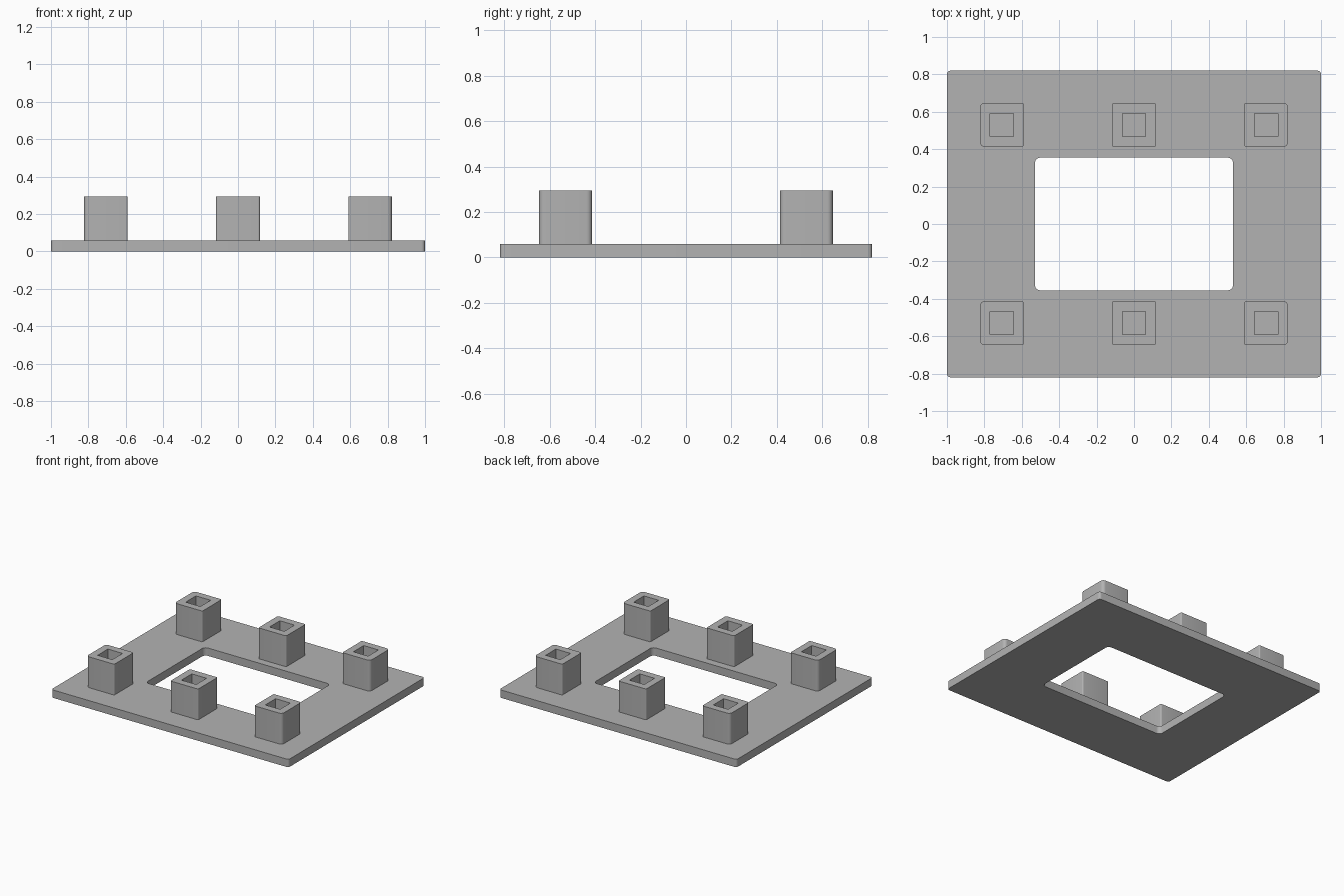
import bpy
import bmesh
from math import cos, sin, pi

if "Cube" in bpy.data.objects:
    bpy.data.objects.remove(bpy.data.objects["Cube"])

grey = bpy.data.materials.new("plain grey")
grey.use_nodes = True
colour = (0.45, 0.45, 0.45, 1)
grey.diffuse_color = colour
grey.node_tree.nodes["Principled BSDF"].inputs["Base Color"].default_value = colour


def rounded_rect(half_x, half_y, left_r, right_r, steps=6):
    """Outline points, with separate radii for the left and right corners."""
    points = []
    corners = [(1, 1, right_r), (-1, 1, left_r), (-1, -1, left_r), (1, -1, right_r)]
    for i, (sx, sy, r) in enumerate(corners):
        cx, cy = sx * (half_x - r), sy * (half_y - r)
        count = steps if r else 0
        for k in range(count + 1):
            a = (i + k / steps) * pi / 2
            points.append((cx + r * cos(a), cy + r * sin(a)))
    return points


def extruded_frame(name, outer, inner, centre, bottom, top):
    """Solid wall between two outlines, raised from bottom to top."""
    bm = bmesh.new()
    for outline in (outer, inner):
        ring = [bm.verts.new((x + centre[0], y + centre[1], bottom)) for x, y in outline]
        for a, b in zip(ring, ring[1:] + ring[:1]):
            bm.edges.new((a, b))
    bmesh.ops.triangle_fill(bm, use_beauty=True, edges=bm.edges[:], normal=(0, 0, 1))
    raised = bmesh.ops.extrude_face_region(bm, geom=bm.faces[:], use_keep_orig=True)
    verts = [g for g in raised["geom"] if isinstance(g, bmesh.types.BMVert)]
    bmesh.ops.translate(bm, verts=verts, vec=(0, 0, top - bottom))
    bmesh.ops.recalc_face_normals(bm, faces=bm.faces[:])
    mesh = bpy.data.meshes.new(name)
    bm.to_mesh(mesh)
    bm.free()
    mesh.materials.append(grey)
    obj = bpy.data.objects.new(name, mesh)
    bpy.context.collection.objects.link(obj)
    bpy.ops.object.select_all(action="DESELECT")
    obj.select_set(True)
    bpy.context.view_layer.objects.active = obj
    bpy.ops.object.shade_smooth_by_angle(angle=pi / 6)


# Base plate with its central opening
PLATE_TOP = 0.06
extruded_frame("base_plate", rounded_rect(1, 0.82, 0.02, 0.02),
               rounded_rect(0.53, 0.355, 0.03, 0.03), (0, 0), 0, PLATE_TOP)

# Six square sockets, slightly sunk into the plate; end ones are rounder outside
SHARP, ROUND = 0.01, 0.025
columns = [("right", -0.707, ROUND, SHARP), ("middle", 0, SHARP, SHARP),
           ("left", 0.707, SHARP, ROUND)]
for row, y in (("front", -0.53), ("back", 0.53)):
    for side, x, left_r, right_r in columns:
        extruded_frame(f"{row}_{side}_socket",
                       rounded_rect(0.117, 0.117, left_r, right_r),
                       rounded_rect(0.062, 0.062, 0, 0),
                       (x, y), PLATE_TOP - 0.01, 0.295)
